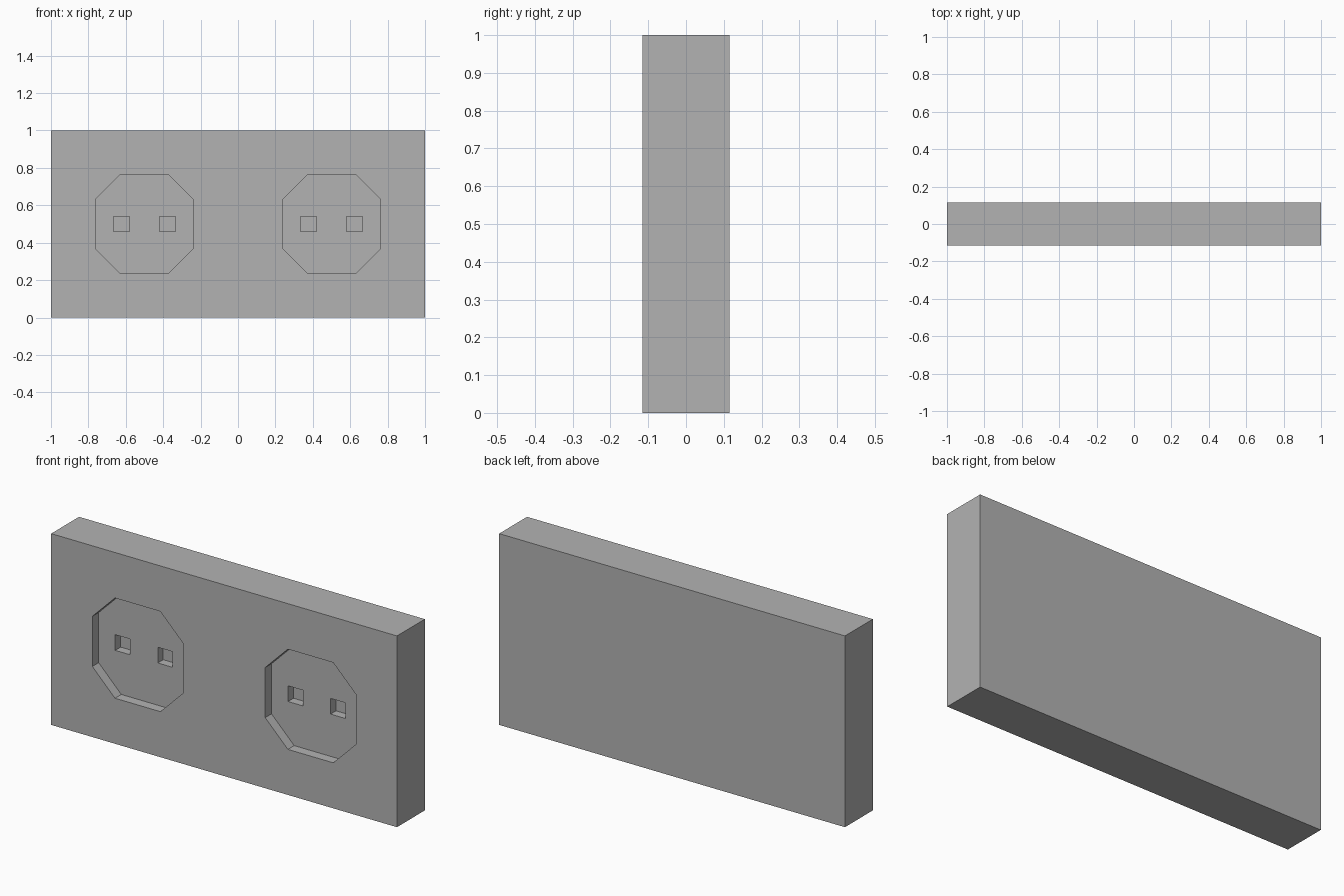
import bpy
import bmesh
from math import radians

cube = bpy.data.objects.get("Cube")
if cube:
    bpy.data.objects.remove(cube, do_unlink=True)

FRONT = -0.115
RECESS = 0.052
HOLE = 0.045

grey = bpy.data.materials.new("plain grey")
grey.use_nodes = True
colour = (0.45, 0.45, 0.45, 1)
grey.diffuse_color = colour
grey.node_tree.nodes["Principled BSDF"].inputs["Base Color"].default_value = colour


def prism(name, outline, y0, y1):
    """Extrude an outline in x and z from y0 to y1."""
    bm = bmesh.new()
    face = bm.faces.new([bm.verts.new((x, y0, z)) for x, z in outline])
    out = bmesh.ops.extrude_face_region(bm, geom=[face])
    moved = [v for v in out["geom"] if isinstance(v, bmesh.types.BMVert)]
    bmesh.ops.translate(bm, verts=moved, vec=(0, y1 - y0, 0))
    bmesh.ops.recalc_face_normals(bm, faces=bm.faces)
    mesh = bpy.data.meshes.new(name)
    bm.to_mesh(mesh)
    bm.free()
    mesh.materials.append(grey)
    obj = bpy.data.objects.new(name, mesh)
    bpy.context.collection.objects.link(obj)
    return obj


def box_outline(cx, cz, hx, hz):
    return [(cx - hx, cz - hz), (cx + hx, cz - hz),
            (cx + hx, cz + hz), (cx - hx, cz + hz)]


def octagon_outline(cx, cz, r, flat):
    pts = [(-flat, -r), (flat, -r), (r, -flat), (r, flat),
           (flat, r), (-flat, r), (-r, flat), (-r, -flat)]
    return [(cx + x, cz + z) for x, z in pts]


# Wall plate
plate = prism("socket_plate", box_outline(0, 0.5, 1, 0.5), FRONT, -FRONT)

# Octagonal recesses, each with two square pin holes in its floor
cutters = []
floor = FRONT + RECESS
for side, cx in (("right", -0.5), ("left", 0.5)):
    cutters.append(prism(side + "_recess_cutter",
                         octagon_outline(cx, 0.5, 0.262, 0.131), FRONT - 0.1, floor))
    for dx in (-0.123, 0.123):
        cutters.append(prism(side + "_pin_hole_cutter",
                             box_outline(cx + dx, 0.5, 0.043, 0.041),
                             floor - 0.02, floor + HOLE))

bpy.ops.object.select_all(action="DESELECT")
bpy.context.view_layer.objects.active = plate
plate.select_set(True)
for cutter in cutters:
    cutter.hide_render = True
    mod = plate.modifiers.new("cut", "BOOLEAN")
    mod.operation = "DIFFERENCE"
    mod.solver = "EXACT"
    mod.object = cutter
    bpy.ops.object.modifier_apply(modifier=mod.name)
    bpy.data.objects.remove(cutter, do_unlink=True)

bpy.ops.object.shade_smooth_by_angle(angle=radians(30))
